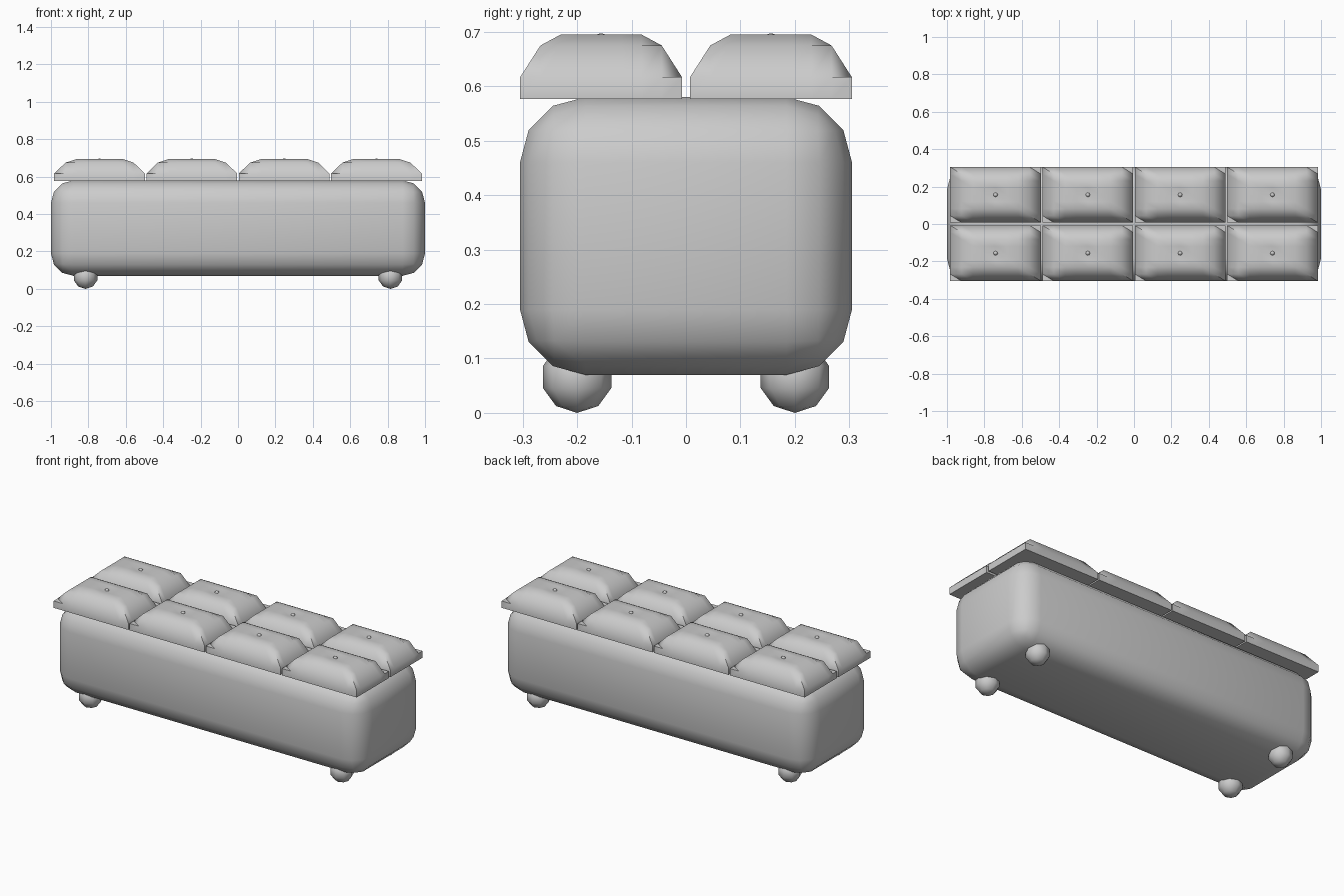
import bpy
import bmesh
import math

cube = bpy.data.objects.get("Cube")
if cube:
    bpy.data.objects.remove(cube, do_unlink=True)

# One upholstery colour
grey = bpy.data.materials.new("light_grey")
grey.use_nodes = True
grey.diffuse_color = (0.6, 0.6, 0.6, 1)
grey.node_tree.nodes["Principled BSDF"].inputs["Base Color"].default_value = (0.6, 0.6, 0.6, 1)


def finish(obj, name, angle):
    obj.name = name
    obj.data.materials.clear()
    obj.data.materials.append(grey)
    bpy.ops.object.select_all(action='DESELECT')
    obj.select_set(True)
    bpy.context.view_layer.objects.active = obj
    bpy.ops.object.shade_smooth_by_angle(angle=math.radians(angle))
    return obj


def ball(name, loc, radius, segments, rings):
    bpy.ops.mesh.primitive_uv_sphere_add(segments=segments, ring_count=rings,
                                         radius=radius, location=loc)
    return finish(bpy.context.object, name, 80)


BASE = 0.577                                     # underside of the cushions
LEVELS = [0.617, 0.675, 0.695, 0.695, 0.685]     # rim to tufted centre
CELLS = 8


def cushion_mesh(width, depth):
    """Puffed pad: a grid raised in rings, with straight walls and a flat base."""
    bm = bmesh.new()
    bmesh.ops.create_grid(bm, x_segments=CELLS, y_segments=CELLS, size=0.5)
    for v in bm.verts:
        edge_gap = 0.5 - max(abs(v.co.x), abs(v.co.y))
        v.co.z = LEVELS[round(edge_gap * CELLS)]
    # Split every cell along the same diagonal
    for f in list(bm.faces):
        order = sorted(f.verts, key=lambda v: v.co.x - v.co.y)
        bmesh.utils.face_split(f, order[0], order[-1])
    rim = [e for e in bm.edges if e.is_boundary]
    walls = bmesh.ops.extrude_edge_only(bm, edges=rim)["geom"]
    for v in walls:
        if isinstance(v, bmesh.types.BMVert):
            v.co.z = BASE
    bmesh.ops.holes_fill(bm, edges=[e for e in bm.edges if e.is_boundary], sides=0)
    bmesh.ops.scale(bm, vec=(width, depth, 1), verts=bm.verts)
    bmesh.ops.recalc_face_normals(bm, faces=bm.faces)
    mesh = bpy.data.meshes.new("cushion")
    bm.to_mesh(mesh)
    bm.free()
    return mesh


# Rounded bench body
bpy.ops.mesh.primitive_cube_add(size=1, location=(0, 0, 0.325))
body = bpy.context.object
body.scale = (2, 0.61, 0.51)
bpy.ops.object.transform_apply(location=False, rotation=False, scale=True)
bevel = body.modifiers.new("rounding", 'BEVEL')
bevel.width = 0.12
bevel.segments = 3
bpy.ops.object.modifier_apply(modifier="rounding")
finish(body, "bench_body", 60)

# Ball feet
for x in (-0.815, 0.815):
    for y in (-0.2, 0.2):
        ball("foot", (x, y, 0.066), 0.066, 8, 5)

# Two rows of four tufted cushions, each with a button
for col in range(4):
    for row in (-1, 1):
        x, y = (col - 1.5) * 0.4935, row * 0.156
        pad = bpy.data.objects.new("cushion", cushion_mesh(0.485, 0.297))
        pad.location = (x, y, 0)
        bpy.context.collection.objects.link(pad)
        finish(pad, "cushion", 60)
        ball("button", (x, y, 0.685), 0.0125, 8, 6)
